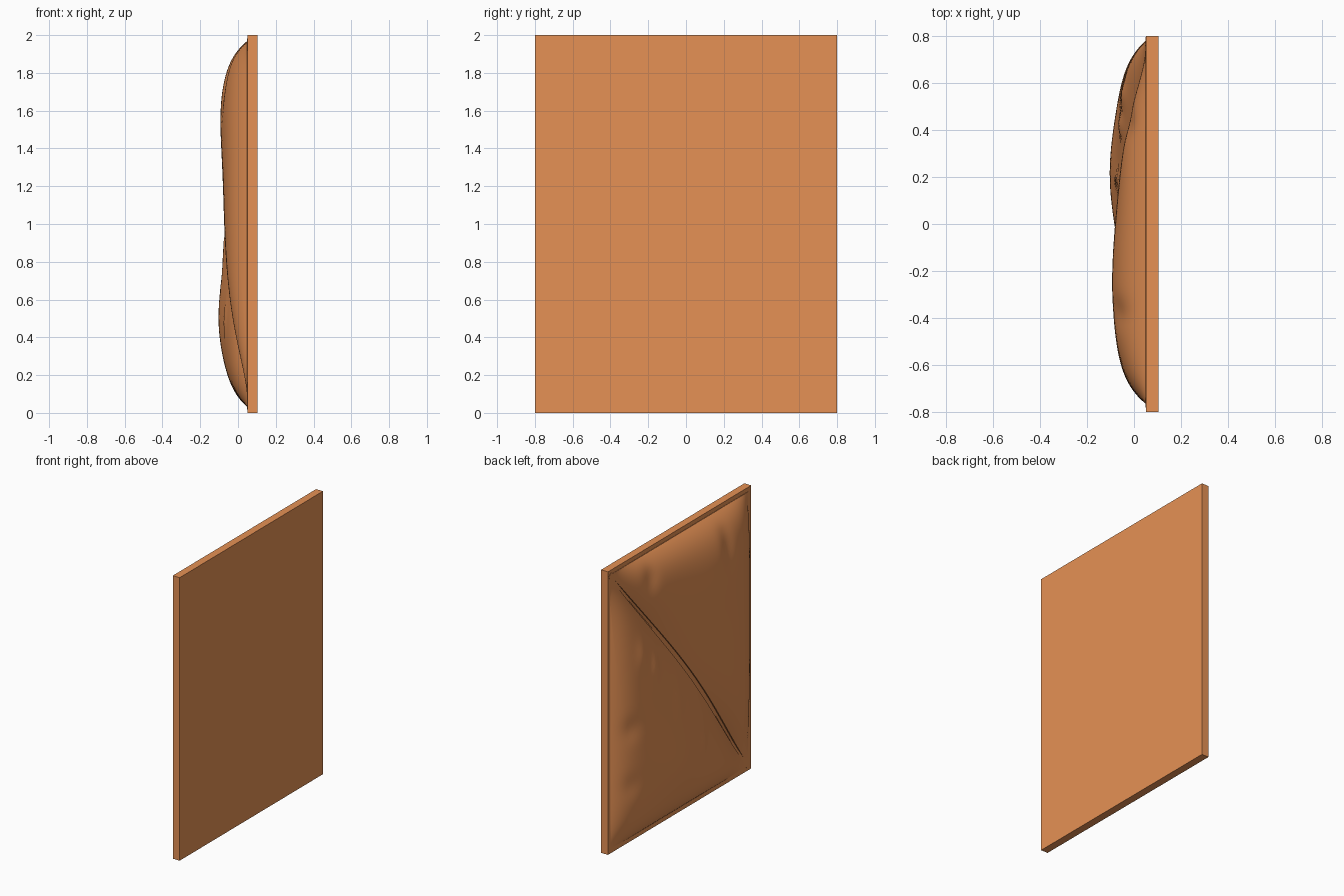
import bpy, bmesh, math
from mathutils import Vector

cube = bpy.data.objects.get("Cube")
if cube:
    bpy.data.objects.remove(cube, do_unlink=True)

TAN = (0.79, 0.285, 0.09, 1.0)
mat = bpy.data.materials.new("tan")
mat.use_nodes = True
mat.diffuse_color = TAN
mat.node_tree.nodes["Principled BSDF"].inputs["Base Color"].default_value = TAN

FACE = 0.05                                      # x of the board's cushioned face
Y0, Y1, Z0, Z1 = -0.765, 0.78, 0.03, 1.97        # cushion outline
HIGH = Vector((Y1, Z1))                          # the two ends of the diagonal seam
LOW = Vector((Y0, Z0))
MID = (HIGH + LOW) / 2
ALONG = (HIGH - LOW).normalized()
ACROSS = Vector((-ALONG.y, ALONG.x))             # towards the upper panel
HALF = (HIGH - LOW).length / 2

# fullest spot of each panel: y, z, base thickness, extra thickness
UPPER = (-0.25, 1.6, 0.134, 0.016)
LOWER = (0.2, 0.5, 0.124, 0.036)

# soft wrinkles: y, z, width, length, height
WRINKLES = [(0.42, 1.20, 0.04, 0.10, 0.012), (0.55, 1.33, 0.05, 0.10, 0.010),
            (0.18, 0.90, 0.04, 0.13, 0.010), (-0.10, 0.50, 0.03, 0.09, 0.008),
            (0.42, 1.83, 0.06, 0.10, -0.014), (-0.38, 1.76, 0.06, 0.13, -0.014),
            (0.66, 0.85, 0.08, 0.08, -0.010), (0.66, 0.45, 0.08, 0.08, -0.008)]


def rise(d, scale):
    return 1 - math.exp(-max(d, 0) / scale)


def height(p):
    """Thickness of the stuffed cushion at a point (y, z)."""
    off = (p - MID).dot(ACROSS)
    y, z, base, extra = UPPER if off > 0 else LOWER
    full = base + extra * math.exp(-((p.x - y) ** 2 + (p.y - z) ** 2) / 0.08)
    pillow = full * rise(min(p.x - Y0, Y1 - p.x), 0.11) * rise(min(p.y - Z0, Z1 - p.y), 0.11)
    t = min(abs((p - MID).dot(ALONG)) / HALF, 1)
    valley = min(0.085 * math.cos(math.pi * t / 2) ** 2, pillow)
    h = valley + (pillow - valley) * rise(abs(off), 0.15)
    for y, z, w, l, a in WRINKLES:
        h += a * math.exp(-((p.x - y) / w) ** 2 - ((p.y - z) / l) ** 2) * min(1, h / 0.08)
    return max(h, 0)


def finish(name, bm):
    bmesh.ops.remove_doubles(bm, verts=bm.verts, dist=0.0005)
    bmesh.ops.recalc_face_normals(bm, faces=bm.faces)
    mesh = bpy.data.meshes.new(name)
    bm.to_mesh(mesh)
    bm.free()
    mesh.materials.append(mat)
    obj = bpy.data.objects.new(name, mesh)
    bpy.context.collection.objects.link(obj)
    for o in bpy.context.selected_objects:
        o.select_set(False)
    obj.select_set(True)
    bpy.context.view_layer.objects.active = obj
    return obj


def grid(name, rows, lift):
    """Sheet over rows of (y, z) points, with a skirt sunk into the board."""
    bm = bmesh.new()
    top = [[bm.verts.new((FACE - max(height(p) + lift, 0.002), p.x, p.y)) for p in row]
           for row in rows]
    for a, b in zip(top, top[1:]):
        for i in range(len(a) - 1):
            bm.faces.new((a[i], a[i + 1], b[i + 1], b[i]))
    rim = [e for e in bm.edges if e.is_boundary]
    skirt = bmesh.ops.extrude_edge_only(bm, edges=rim)["geom"]
    for v in skirt:
        if isinstance(v, bmesh.types.BMVert):
            v.co.x = FACE + 0.004
    obj = finish(name, bm)
    # sheet normals face away from the board
    if sum(f.normal.x * f.area for f in obj.data.polygons) > 0:
        obj.data.flip_normals()
    bpy.ops.object.shade_smooth_by_angle(angle=math.radians(50))


def panel(name, side):
    """Triangular half of the cushion on one side of the seam."""
    corner = Vector((Y0, Z1)) if side > 0 else Vector((Y1, Z0))
    n, m = 96, 48
    rows = []
    for i in range(n + 1):
        u = i / n
        edge = LOW.lerp(corner, 2 * u) if u <= 0.5 else corner.lerp(HIGH, 2 * u - 1)
        start = LOW.lerp(HIGH, u) + ACROSS * side * 0.018 * math.sin(math.pi * u) ** 0.4
        # denser towards the outer edge, where the cushion curves most
        rows.append([start.lerp(edge, math.sin(math.pi / 2 * j / m)) for j in range(m + 1)])
    grid(name, rows, 0.0)


# flat backing board
bm = bmesh.new()
bmesh.ops.create_cube(bm, size=1)
for v in bm.verts:
    v.co = Vector((0.077 + v.co.x * 0.054, v.co.y * 1.6, 1 + v.co.z * 2))
finish("backing_board", bm)

# two stuffed panels meeting along the diagonal
panel("upper_cushion_panel", 1)
panel("lower_cushion_panel", -1)

# sunken strip between the panels
strip = []
for i in range(65):
    seam = LOW.lerp(HIGH, i / 64)
    strip.append([seam + ACROSS * k * 0.02 for k in (-1, 0, 1)])
grid("seam_strip", strip, -0.01)
